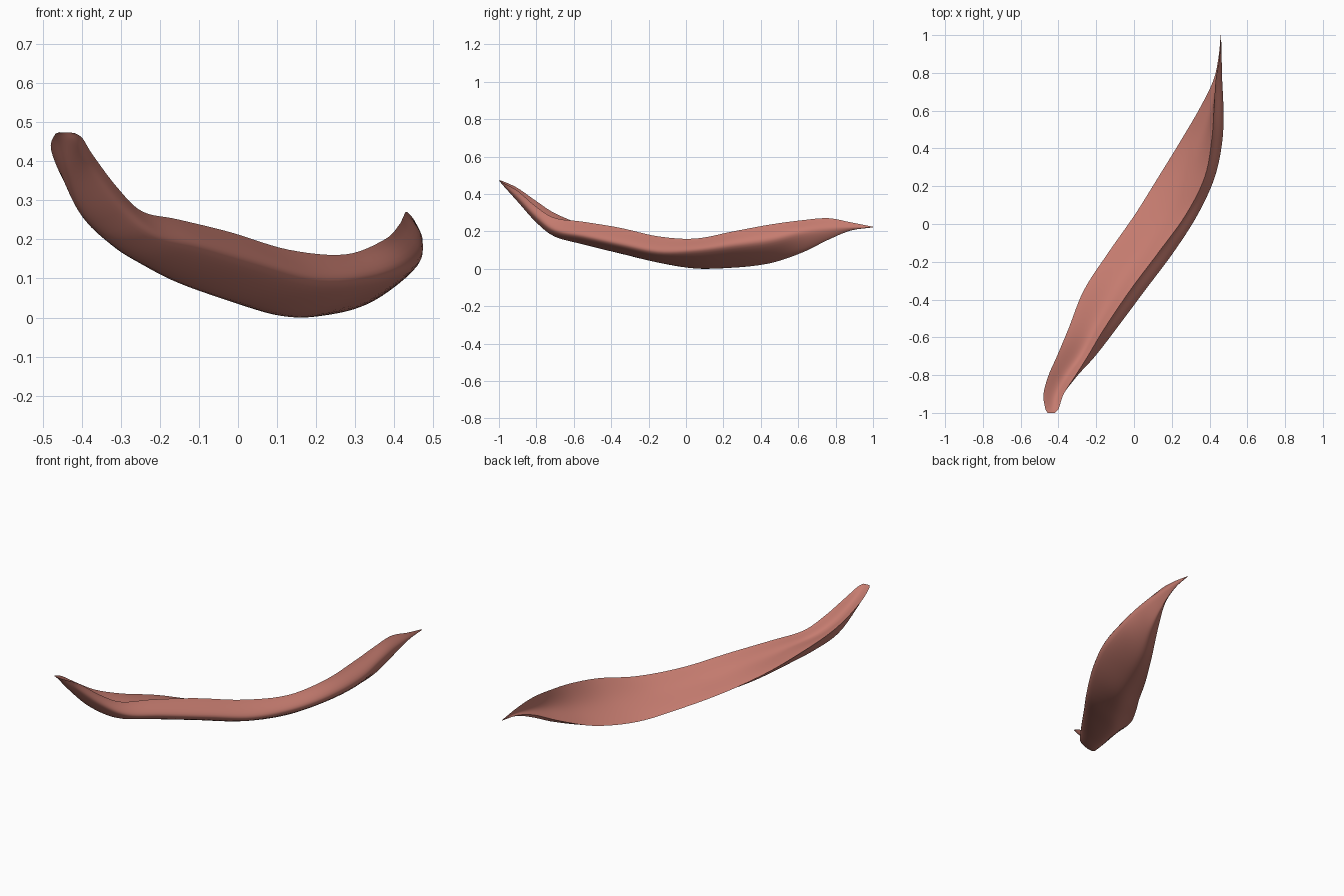
import bpy, bmesh, math
from mathutils import Vector

if "Cube" in bpy.data.objects:
    bpy.data.objects.remove(bpy.data.objects["Cube"])

# Sections along the length: y, left rim (x,z), keel (x,z), right belly (x,z), right rim (x,z)
SECTIONS = [
    (-1.00, -.458, .478, -.442, .477, -.430, .477, -.418, .476),
    (-0.975, -.470, .470, -.44, .448, -.415, .448, -.398, .462),
    (-0.90, -.479, .435, -.430, .365, -.380, .380, -.372, .420),
    (-0.80, -.452, .365, -.390, .256, -.302, .275, -.308, .335),
    (-0.70, -.408, .300, -.310, .180, -.208, .205, -.245, .275),
    (-0.55, -.345, .238, -.235, .136, -.092, .175, -.155, .255),
    (-0.35, -.265, .175, -.130, .086, .056, .130, -.020, .222),
    (-0.15, -.135, .104, .020, .037, .206, .090, .130, .177),
    (0.05, .005, .050, .150, .006, .333, .095, .275, .165),
    (0.25, .130, .020, .255, .016, .424, .120, .375, .203),
    (0.45, .253, .040, .340, .042, .467, .150, .412, .240),
    (0.62, .352, .105, .410, .095, .473, .195, .424, .263),
    (0.76, .420, .175, .440, .160, .467, .218, .432, .274),
    (0.88, .447, .213, .454, .208, .464, .225, .452, .252),
    (1.00, .459, .226, .460, .225, .461, .225, .460, .228),
]


def smooth_curve(pts, steps):
    """Catmull-Rom curve through the points."""
    ext = [pts[0] * 2 - pts[1]] + pts + [pts[-1] * 2 - pts[-2]]
    out = []
    for i in range(1, len(ext) - 2):
        a, b, c, d = ext[i - 1:i + 3]
        for k in range(steps):
            t = k / steps
            out.append(0.5 * (2 * b + (c - a) * t + (2 * a - 5 * b + 4 * c - d) * t * t
                              + (3 * b - a - 3 * c + d) * t ** 3))
    out.append(pts[-1].copy())
    return out


# Four long guide curves
guides = []
for g in range(4):
    pts = [Vector((s[1 + 2 * g], s[0], s[2 + 2 * g])) for s in SECTIONS]
    guides.append(smooth_curve(pts, 6))

# Closed cross-sections: rounded underside, then a shallow hollow top back to the left rim
rings = []
for left, keel, belly, right in zip(*guides):
    mid = (left + right) / 2
    hollow = 0.2 + 0.45 * min(1, abs(left.y)) ** 2
    top = mid.lerp((keel + belly) / 2, hollow)
    under = smooth_curve([left, keel, belly, right], 8)
    over = smooth_curve([right, top, left], 8)
    rings.append(under[:-1] + over[:-1])

# Solid curved strap
bm = bmesh.new()
grid = [[bm.verts.new(p) for p in ring] for ring in rings]
n = len(grid[0])
for r0, r1 in zip(grid, grid[1:]):
    for j in range(n):
        k = (j + 1) % n
        bm.faces.new((r0[j], r0[k], r1[k], r1[j]))
bm.faces.new(grid[0])
bm.faces.new(grid[-1])
low = min(v.co.z for v in bm.verts)
for v in bm.verts:
    v.co.z -= low
bmesh.ops.recalc_face_normals(bm, faces=bm.faces)
mesh = bpy.data.meshes.new("curved_strap")
bm.to_mesh(mesh)
bm.free()
strap = bpy.data.objects.new("curved_strap", mesh)
bpy.context.collection.objects.link(strap)

# Single salmon colour
mat = bpy.data.materials.new("salmon")
mat.diffuse_color = (0.56, 0.2, 0.16, 1)
mat.use_nodes = True
mat.node_tree.nodes["Principled BSDF"].inputs["Base Color"].default_value = mat.diffuse_color
mesh.materials.append(mat)

# Smooth shading with crisp rims
bpy.context.view_layer.objects.active = strap
strap.select_set(True)
bpy.ops.object.shade_smooth_by_angle(angle=math.radians(60))
